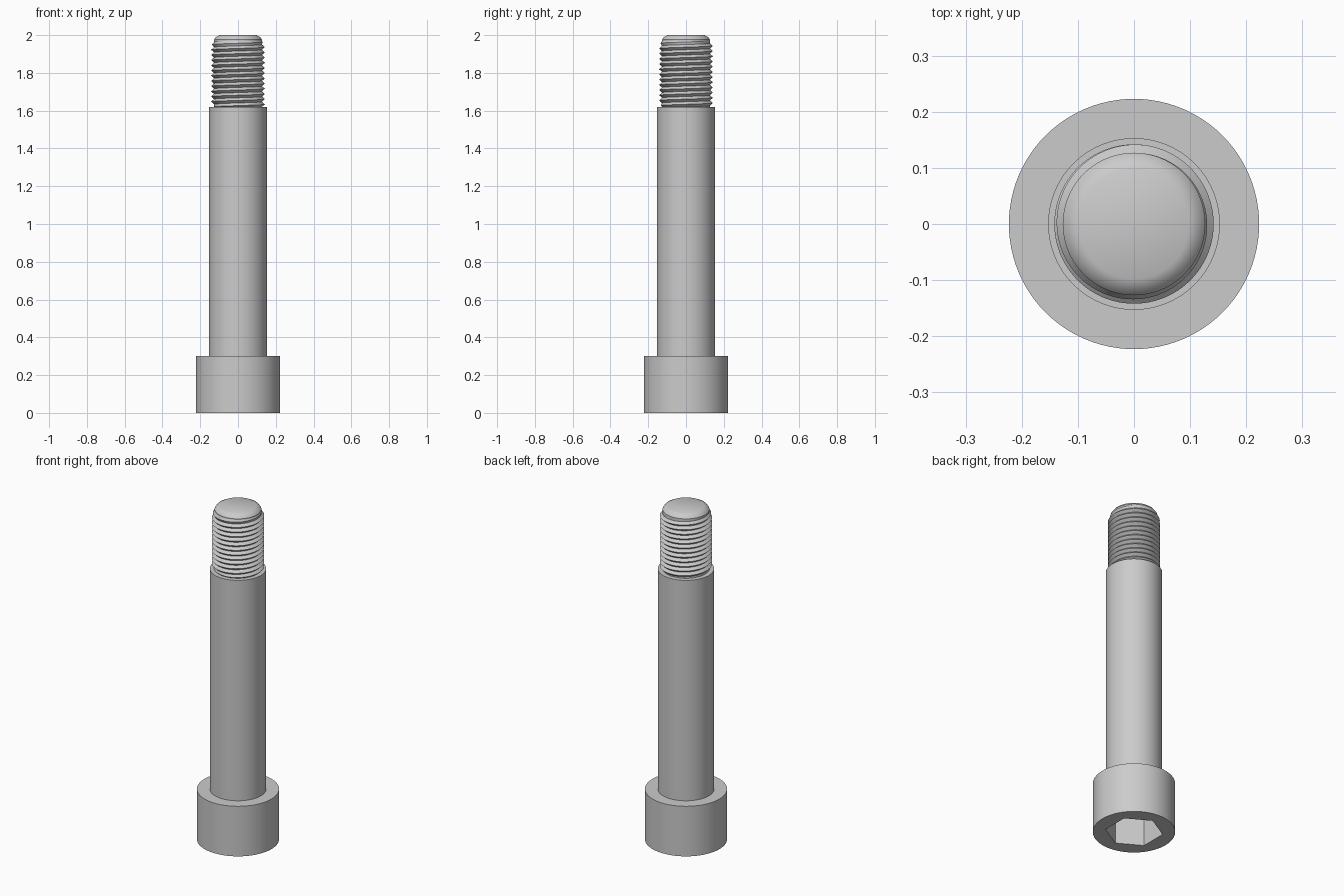
import bpy, bmesh, math
from math import cos, sin, pi, tau

if "Cube" in bpy.data.objects:
    bpy.data.objects.remove(bpy.data.objects["Cube"], do_unlink=True)

SEGMENTS = 96
HEAD_TOP, SHOULDER_TOP, THREAD_TOP, TIP = 0.30, 1.62, 1.97, 2.0
ROOT, CREST, PITCH = 0.127, 0.142, 0.0275

steel = bpy.data.materials.new("grey steel")
steel.use_nodes = True
GREY = (0.6, 0.6, 0.6, 1)
steel.diffuse_color = GREY
steel.node_tree.nodes["Principled BSDF"].inputs["Base Color"].default_value = GREY


def finish(bm, name, angle=30):
    """Turn a bmesh into a smooth-shaded steel object."""
    bmesh.ops.remove_doubles(bm, verts=bm.verts, dist=1e-5)
    bmesh.ops.recalc_face_normals(bm, faces=bm.faces)
    mesh = bpy.data.meshes.new(name)
    bm.to_mesh(mesh)
    bm.free()
    mesh.materials.append(steel)
    obj = bpy.data.objects.new(name, mesh)
    bpy.context.collection.objects.link(obj)
    smooth(obj, angle)
    return obj


def smooth(obj, angle=30):
    bpy.ops.object.select_all(action="DESELECT")
    obj.select_set(True)
    bpy.context.view_layer.objects.active = obj
    bpy.ops.object.shade_smooth_by_angle(angle=math.radians(angle))


def skin(bm, rows):
    """Join closed rings of points with quads."""
    rings = [[bm.verts.new(p) for p in row] for row in rows]
    for low, high in zip(rings, rings[1:]):
        for i in range(len(low)):
            j = (i + 1) % len(low)
            bm.faces.new((low[i], low[j], high[j], high[i]))
    return rings


def ring(radius, z, sides=SEGMENTS, turn=0):
    return [(radius * cos(tau * i / sides + turn),
             radius * sin(tau * i / sides + turn), z) for i in range(sides)]


def lathe(name, profile, sides=SEGMENTS, turn=0):
    """Capped solid of revolution from (radius, z) pairs."""
    bm = bmesh.new()
    rings = skin(bm, [ring(r, z, sides, turn) for r, z in profile])
    bm.faces.new(rings[0])
    bm.faces.new(rings[-1])
    return finish(bm, name)


# Head with a hexagonal drive socket in its underside
head = lathe("head", [(0.223, 0), (0.223, HEAD_TOP)])
cutter = lathe("socket_cutter", [(0.157, -0.1), (0.157, 0.19)], 6, pi / 6)
cutter.hide_render = True
cut = head.modifiers.new("socket", "BOOLEAN")
cut.operation = "DIFFERENCE"
cut.solver = "EXACT"
cut.object = cutter
bpy.context.view_layer.objects.active = head
bpy.ops.object.modifier_apply(modifier=cut.name)
bpy.data.objects.remove(cutter, do_unlink=True)
smooth(head)

# Plain shoulder
lathe("shoulder", [(0.153, HEAD_TOP), (0.153, SHOULDER_TOP)])

# Rounded chamfer at the tip
lathe("tip", [(ROOT - 0.01, SHOULDER_TOP), (ROOT - 0.01, THREAD_TOP),
              (ROOT, THREAD_TOP), (ROOT, THREAD_TOP + 0.006),
              (0.117, 1.99), (0.098, TIP)])


# Right-hand helical thread that fades out at both ends
def thread_point(row, i):
    turn = i / SEGMENTS
    z = SHOULDER_TOP + PITCH * (row / 2 + turn)
    z = min(max(z, SHOULDER_TOP), THREAD_TOP)
    phase = ((z - SHOULDER_TOP) / PITCH - turn) % 1
    height = 1 - abs(2 * phase - 1)
    fade = min(1, (z - SHOULDER_TOP) / (PITCH / 2), (THREAD_TOP - z) / PITCH)
    r = ROOT + (CREST - ROOT) * height * fade
    return r * cos(tau * turn), r * sin(tau * turn), z


bm = bmesh.new()
count = math.ceil((THREAD_TOP - SHOULDER_TOP) / PITCH) * 2 + 1
grid = [[bm.verts.new(thread_point(row, i)) for i in range(SEGMENTS + 1)]
        for row in range(-2, count)]
for low, high in zip(grid, grid[1:]):
    for i in range(SEGMENTS):
        corners = (low[i], low[i + 1], high[i + 1], high[i])
        if max(v.co.z for v in corners) - min(v.co.z for v in corners) > 1e-5:
            bm.faces.new(corners)
bmesh.ops.delete(bm, geom=[v for v in bm.verts if not v.link_faces], context="VERTS")
finish(bm, "thread")
